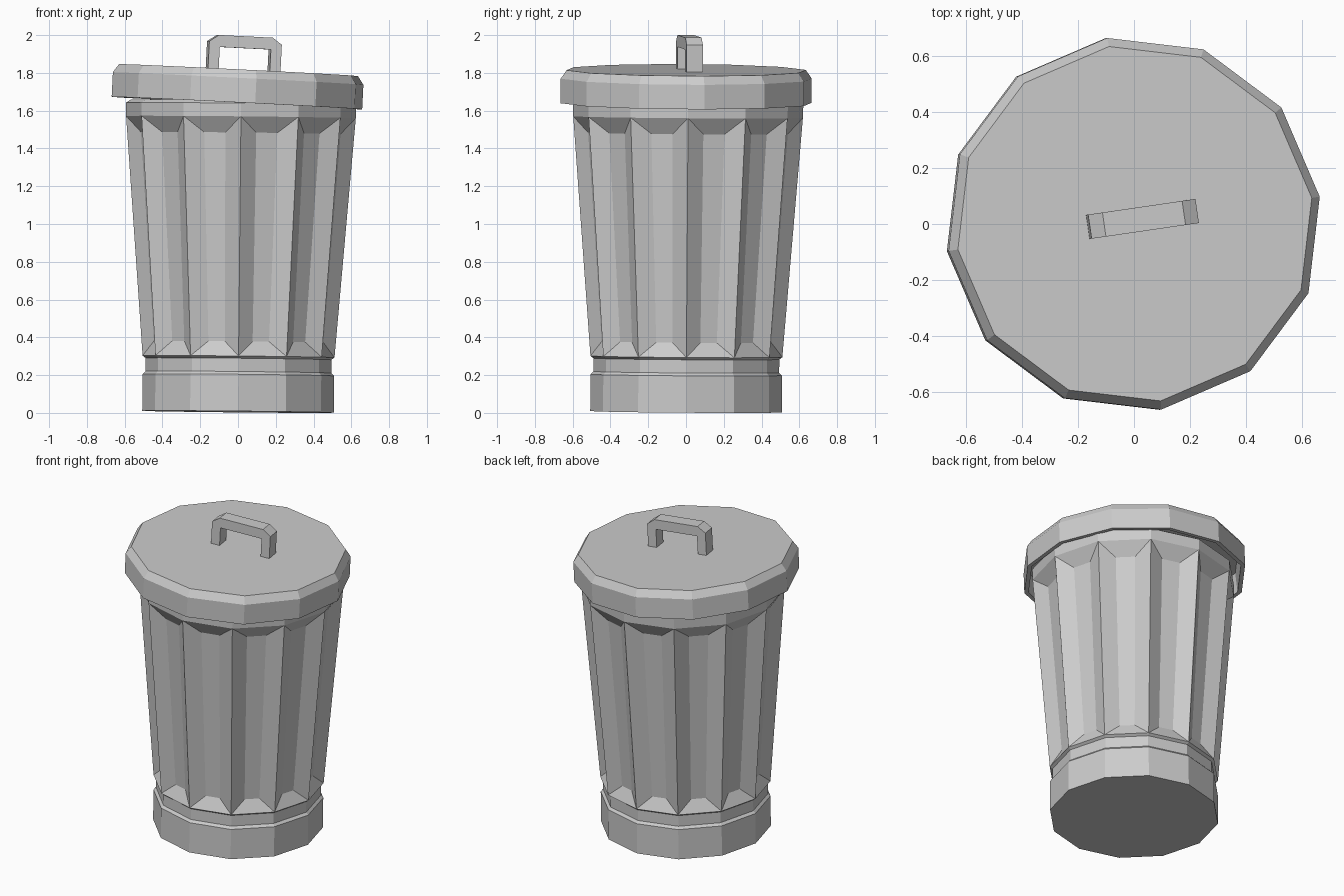
import bpy, bmesh, math
from mathutils import Matrix, Vector

if "Cube" in bpy.data.objects:
    bpy.data.objects.remove(bpy.data.objects["Cube"])

SIDES = 12
STEP = 2 * math.pi / SIDES


def polar(r, a, z, side=0.0):
    """Point at radius r and angle a, shifted sideways along the tangent."""
    return Vector((r * math.cos(a) - side * math.sin(a),
                   r * math.sin(a) + side * math.cos(a), z))


def ring(bm, r, z):
    return [bm.verts.new(polar(r, i * STEP, z)) for i in range(SIDES)]


def bridge(bm, low, high):
    for i in range(SIDES):
        j = (i + 1) % SIDES
        bm.faces.new((low[i], low[j], high[j], high[i]))


def lathe(bm, profile):
    rings = [ring(bm, r, z) for r, z in profile]
    for a, b in zip(rings, rings[1:]):
        bridge(bm, a, b)
    return rings


def finish(bm, name, matrix):
    bmesh.ops.recalc_face_normals(bm, faces=bm.faces)
    mesh = bpy.data.meshes.new(name)
    bm.to_mesh(mesh)
    bm.free()
    ob = bpy.data.objects.new(name, mesh)
    bpy.context.collection.objects.link(ob)
    ob.matrix_world = matrix
    return ob


def tilt(x_slope, y_slope):
    """Rotation whose horizontal plane gets the given slopes."""
    normal = Vector((-x_slope, -y_slope, 1)).normalized()
    return Vector((0, 0, 1)).rotation_difference(normal).to_matrix().to_4x4()


# Can body: stepped base, fluted wall, rim and hollow inside
bm = bmesh.new()
base = lathe(bm, [(0.507, 0), (0.507, 0.195), (0.492, 0.21),
                  (0.492, 0.28), (0.508, 0.292)])
rim = lathe(bm, [(0.608, 1.56), (0.61, 1.63), (0.585, 1.647),
                 (0.56, 1.63), (0.53, 1.5), (0.42, 0.3)])
bm.faces.new(base[0])
bm.faces.new(rim[-1])
low, high = base[-1], rim[0]
apothem = math.cos(STEP / 2)
for i in range(SIDES):
    j = (i + 1) % SIDES
    a = (i + 0.5) * STEP
    r_low, r_high = 0.515 * apothem - 0.045, 0.602 * apothem - 0.05
    inner = [bm.verts.new(polar(r, a, z, s)) for r, z, s in (
        (r_low, 0.37, -0.045), (r_low, 0.37, 0.045),
        (r_high, 1.475, 0.058), (r_high, 1.475, -0.058))]
    outer = [low[i], low[j], high[j], high[i]]
    bm.faces.new(inner)
    for k in range(4):
        m = (k + 1) % 4
        bm.faces.new((outer[k], outer[m], inner[m], inner[k]))
finish(bm, "can_body", Matrix.Translation((0, 0, 0.006)) @ tilt(-0.01, -0.007))

# Lid and handle share one tilted, turned placement (origin at lid top)
lid_matrix = (Matrix.Translation((0.003, 0.001, 1.815)) @ tilt(-0.05, -0.006)
              @ Matrix.Rotation(math.radians(8.3), 4, 'Z'))

# Lid: chamfered hollow cap
bm = bmesh.new()
lid = lathe(bm, [(0.64, 0), (0.671, -0.045), (0.671, -0.175),
                 (0.645, -0.175), (0.635, -0.05)])
bm.faces.new(lid[0])
bm.faces.new(lid[-1])
finish(bm, "lid", lid_matrix)

# Handle: chamfered arch extruded across its width
bm = bmesh.new()
half = [(0.137, -0.02), (0.137, 0.117)]
outer_half = [(0.194, -0.02), (0.194, 0.145), (0.144, 0.18)]
arch = ([(x, z) for x, z in outer_half]
        + [(-x, z) for x, z in reversed(outer_half)]
        + [(-x, z) for x, z in half]
        + [(x, z) for x, z in reversed(half)])
face = bm.faces.new([bm.verts.new((x + 0.026, -0.03, z)) for x, z in arch])
extruded = bmesh.ops.extrude_face_region(bm, geom=[face], use_keep_orig=True)
moved = [v for v in extruded["geom"] if isinstance(v, bmesh.types.BMVert)]
bmesh.ops.translate(bm, verts=moved, vec=(0, 0.087, 0))
bmesh.ops.translate(bm, verts=bm.verts, vec=(0, -0.0005, 0))
finish(bm, "lid_handle", lid_matrix)
